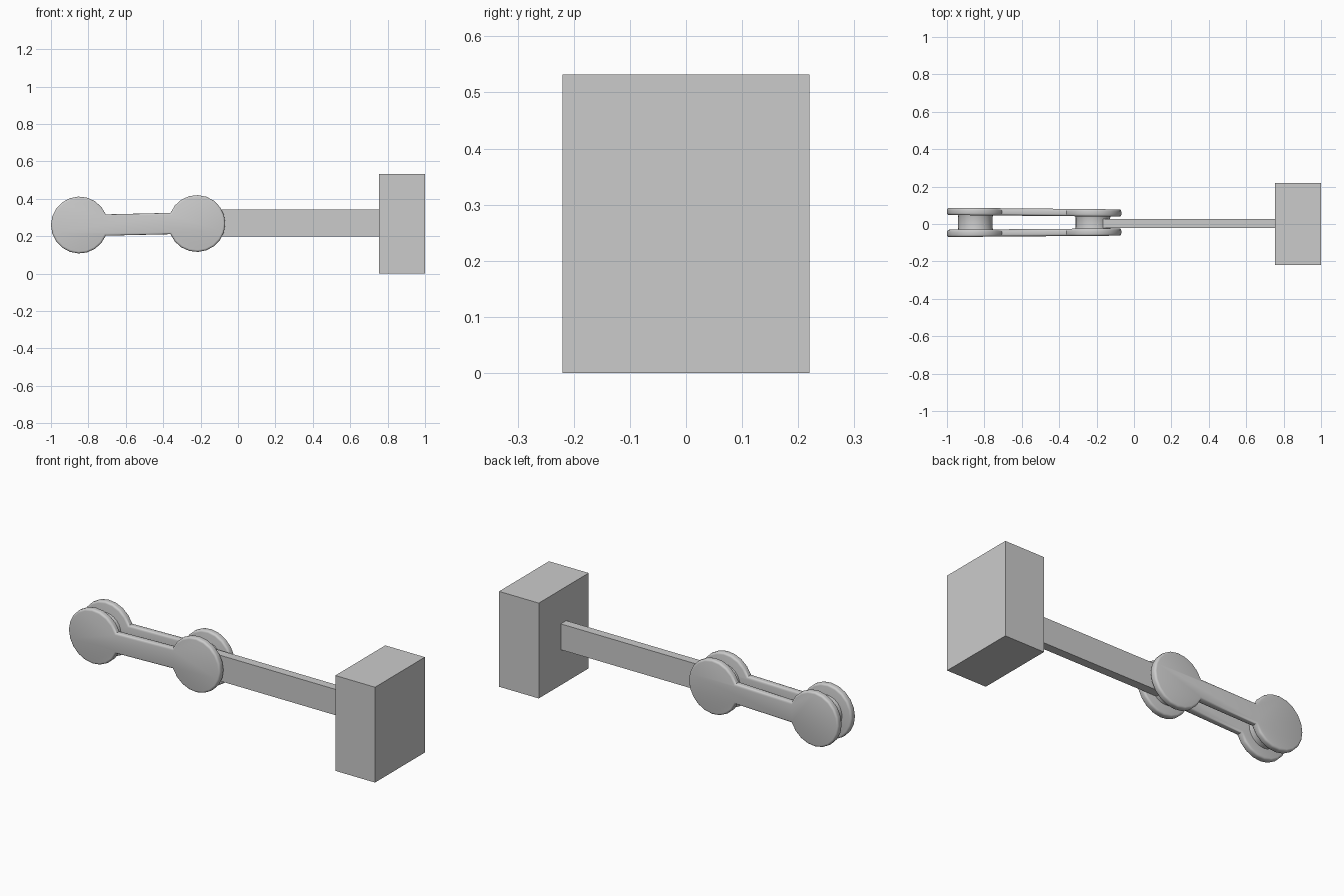
import bpy, bmesh, math
from mathutils import Vector

if "Cube" in bpy.data.objects:
    bpy.data.objects.remove(bpy.data.objects["Cube"])

LEFT, RIGHT = (-0.848, 0.260), (-0.22, 0.268)   # joint centres (x, z)
R = 0.152


def finish(name, bm, smooth=None):
    bmesh.ops.recalc_face_normals(bm, faces=bm.faces)
    me = bpy.data.meshes.new(name)
    bm.to_mesh(me)
    bm.free()
    ob = bpy.data.objects.new(name, me)
    bpy.context.collection.objects.link(ob)
    if smooth:
        bpy.context.view_layer.objects.active = ob
        ob.select_set(True)
        bpy.ops.object.shade_smooth_by_angle(angle=math.radians(smooth))
        ob.select_set(False)
    return ob


def box(name, x, y, z):
    bm = bmesh.new()
    bmesh.ops.create_cube(bm, size=1)
    for v in bm.verts:
        v.co = Vector([a + (b - a) * (c + 0.5) for (a, b), c in zip((x, y, z), v.co)])
    return finish(name, bm)


def link_plate(name, y_left, y_right, thick=0.039):
    # dumbbell outline: two round heads joined by a narrow neck
    pts = []
    for (cx, cz), start in ((LEFT, 0), (RIGHT, math.pi)):
        a0, n = math.radians(22), 18
        for i in range(n + 1):
            a = start + a0 + (2 * math.pi - 2 * a0) * i / n
            pts.append((cx + R * math.cos(a), cz + R * math.sin(a)))
    bm = bmesh.new()
    face = bm.faces.new([bm.verts.new((x, 0, z)) for x, z in pts])
    out = bmesh.ops.extrude_face_region(bm, geom=[face])
    bmesh.ops.translate(bm, vec=(0, thick, 0),
                        verts=[g for g in out["geom"] if isinstance(g, bmesh.types.BMVert)])
    rims = [e for e in bm.edges if abs(e.verts[0].co.y - e.verts[1].co.y) < 1e-5]
    bmesh.ops.bevel(bm, geom=rims, offset=0.011, segments=3, profile=0.5, affect='EDGES')
    # plates converge slightly towards the handle
    for v in bm.verts:
        t = (v.co.x - LEFT[0]) / (RIGHT[0] - LEFT[0])
        v.co.y += y_left + (y_right - y_left) * t - thick / 2
    return finish(name, bm, 50)


def pin(name, centre, radius, y0, y1):
    # spool with slightly flared ends
    bm = bmesh.new()
    prof = [(y0, 1.04), (y0 + 0.014, 1.0), (y1 - 0.014, 1.0), (y1, 1.04)]
    rings = []
    for y, s in prof:
        rings.append([bm.verts.new((centre[0] + radius * s * math.cos(i * math.pi / 12), y,
                                    centre[1] + radius * s * math.sin(i * math.pi / 12)))
                      for i in range(24)])
    for a, b in zip(rings, rings[1:]):
        for i in range(24):
            j = (i + 1) % 24
            bm.faces.new((a[i], a[j], b[j], b[i]))
    bm.faces.new(rings[0])
    bm.faces.new(rings[-1])
    return finish(name, bm, 40)


# handle block and arm
box("end_block", (0.755, 1.0), (-0.22, 0.22), (0, 0.532))
box("arm", (-0.165, 0.76), (-0.022, 0.026), (0.198, 0.342))

# paired link plates
link_plate("back_link", 0.066, 0.060)
link_plate("front_link", -0.049, -0.044)

# joint pins between the plates
pin("outer_pin", LEFT, 0.092, -0.036, 0.052)
pin("inner_pin", RIGHT, 0.092, -0.030, 0.046)
